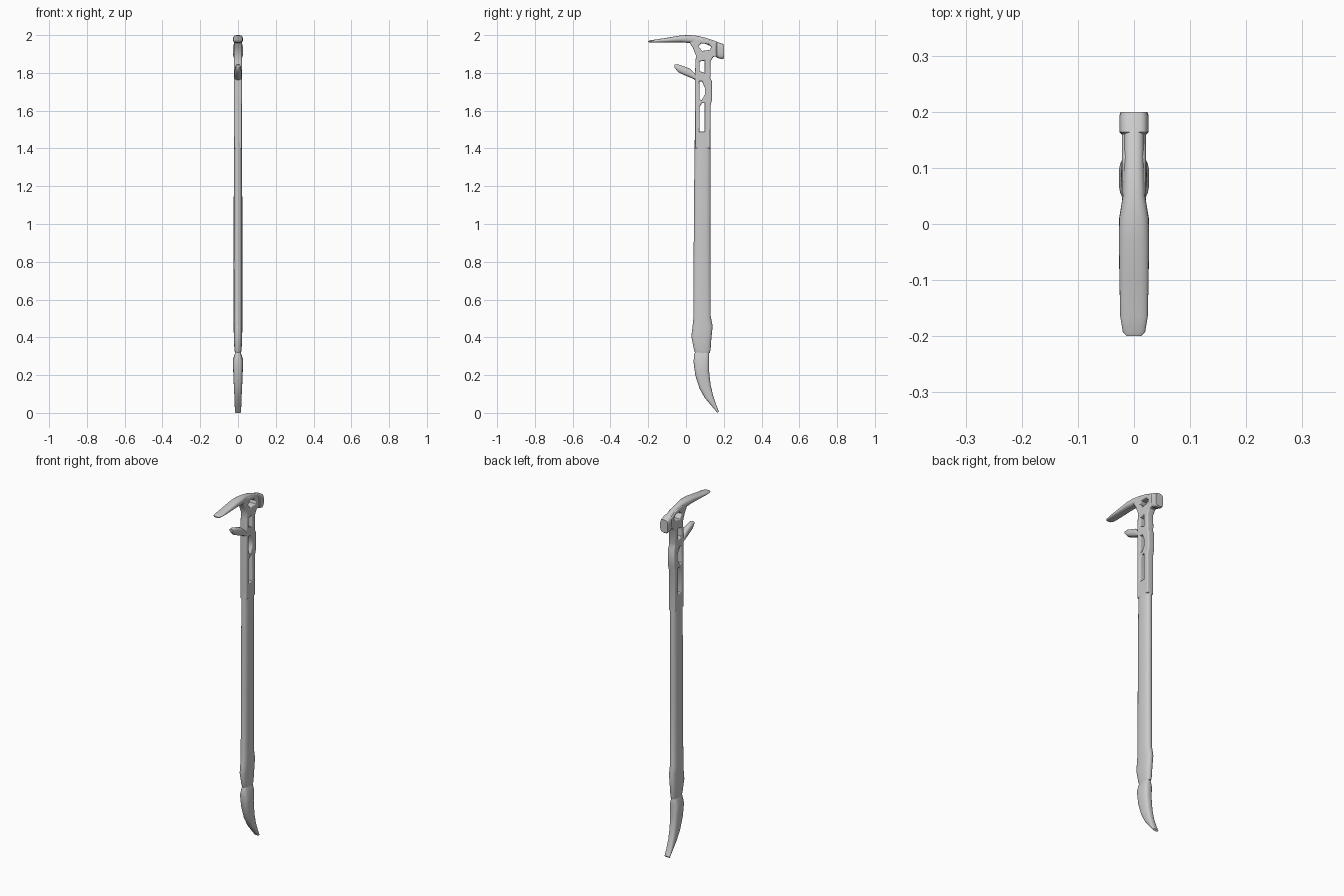
import bpy, bmesh, math
from mathutils import Vector


def finish(obj, angle=40):
    bpy.ops.object.select_all(action='DESELECT')
    obj.select_set(True)
    bpy.context.view_layer.objects.active = obj
    bpy.ops.object.shade_smooth_by_angle(angle=math.radians(angle))


def loft(name, sections, power=2.6, sides=24):
    """Skin rounded rings; each section = (y,z edge A), (y,z edge B), half width in x."""
    bm = bmesh.new()
    rings = []
    for a, b, w in sections:
        a, b = Vector((0, *a)), Vector((0, *b))
        mid, half = (a + b) / 2, (b - a) / 2
        ring = []
        for i in range(sides):
            t = 2 * math.pi * i / sides
            c, s = (math.copysign(abs(f) ** (2 / power), f) for f in (math.cos(t), math.sin(t)))
            ring.append(bm.verts.new(mid + half * c + Vector((w * s, 0, 0))))
        rings.append(ring)
    for r0, r1 in zip(rings, rings[1:]):
        for i in range(sides):
            j = (i + 1) % sides
            bm.faces.new((r0[i], r0[j], r1[j], r1[i]))
    bm.faces.new(rings[0])
    bm.faces.new(rings[-1])
    bmesh.ops.recalc_face_normals(bm, faces=bm.faces)
    mesh = bpy.data.meshes.new(name)
    bm.to_mesh(mesh)
    bm.free()
    obj = bpy.data.objects.new(name, mesh)
    bpy.context.collection.objects.link(obj)
    finish(obj)
    return obj


def plate(name, loops, half, bevel):
    """Rounded plate in the y-z plane; first loop is the outline, the rest are holes."""
    cu = bpy.data.curves.new(name, 'CURVE')
    cu.dimensions, cu.fill_mode = '2D', 'BOTH'
    cu.extrude, cu.bevel_depth, cu.offset = half - bevel, bevel, -bevel
    cu.bevel_resolution = 3
    for pts in loops:
        sp = cu.splines.new('POLY')
        sp.points.add(len(pts) - 1)
        for p, (y, z) in zip(sp.points, pts):
            p.co = (y, z, 0, 1)
        sp.use_cyclic_u = True
    obj = bpy.data.objects.new(name, cu)
    bpy.context.collection.objects.link(obj)
    obj.rotation_euler = (math.pi / 2, 0, math.pi / 2)
    bpy.ops.object.select_all(action='DESELECT')
    obj.select_set(True)
    bpy.context.view_layer.objects.active = obj
    bpy.ops.object.convert(target='MESH')
    finish(bpy.context.object)


# Long handle with a flared pommel
loft("grip", [
    ((.048, .318), (.126, .318), .016),
    ((.042, .335), (.130, .332), .019),
    ((.028, .405), (.134, .39), .022),
    ((.034, .45), (.141, .46), .023),
    ((.039, .50), (.131, .51), .023),
    ((.041, .90), (.130, .90), .023),
    ((.045, 1.40), (.131, 1.38), .022),
    ((.046, 1.445), (.130, 1.415), .021),
])

# Curved prying claw at the foot
loft("claw", [
    ((.052, .33), (.118, .33), .013),
    ((.043, .31), (.122, .316), .017),
    ((.040, .27), (.123, .29), .027),
    ((.049, .20), (.122, .225), .025),
    ((.071, .13), (.130, .15), .022),
    ((.100, .078), (.144, .09), .019),
    ((.138, .034), (.160, .043), .0175),
    ((.167, .000), (.174, .008), .016),
], power=3)

# Open skeleton neck with windows and the split below the head
plate("neck_frame", [
    [(.048, 1.40), (.047, 1.76), (.050, 1.86), (.053, 1.89), (.035, 1.935), (.015, 1.965),
     (.06, 1.985), (.12, 1.975), (.175, 1.945), (.175, 1.89), (.145, 1.885), (.129, 1.86),
     (.131, 1.79), (.128, 1.775), (.137, 1.755), (.138, 1.66), (.130, 1.63), (.130, 1.40)],
    [(.066, 1.94), (.080, 1.956), (.118, 1.954), (.133, 1.938), (.128, 1.922), (.085, 1.916)],
    [(.072, 1.81), (.072, 1.86), (.098, 1.865), (.098, 1.80)],
    [(.072, 1.66), (.072, 1.755), (.085, 1.755), (.100, 1.72), (.100, 1.685), (.082, 1.655)],
    [(.072, 1.49), (.072, 1.62), (.085, 1.64), (.098, 1.64), (.098, 1.49)],
], .021, .007)

# Head: broad adze blade running back into the hammer
loft("adze_blade", [
    ((-.200, 1.969), (-.200, 1.963), .013),
    ((-.192, 1.972), (-.192, 1.961), .020),
    ((-.165, 1.976), (-.165, 1.960), .0245),
    ((-.10, 1.986), (-.10, 1.961), .026),
    ((-.03, 1.998), (-.03, 1.962), .027),
    ((.01, 2.0), (.01, 1.959), .0265),
    ((.05, 1.998), (.05, 1.954), .020),
    ((.10, 1.987), (.10, 1.955), .018),
    ((.14, 1.974), (.14, 1.938), .018),
    ((.175, 1.960), (.175, 1.90), .019),
])
loft("hammer_face", [
    ((.158, 1.958), (.158, 1.888), .020),
    ((.164, 1.964), (.164, 1.880), .026),
    ((.193, 1.954), (.193, 1.872), .026),
    ((.200, 1.950), (.200, 1.877), .024),
], power=3.5)

# Side spike below the blade
loft("spike", [
    ((.062, 1.795), (.062, 1.752), .020),
    ((.045, 1.799), (.040, 1.768), .020),
    ((.018, 1.824), (.005, 1.782), .019),
    ((-.045, 1.846), (-.042, 1.804), .015),
    ((-.061, 1.843), (-.061, 1.828), .012),
])
